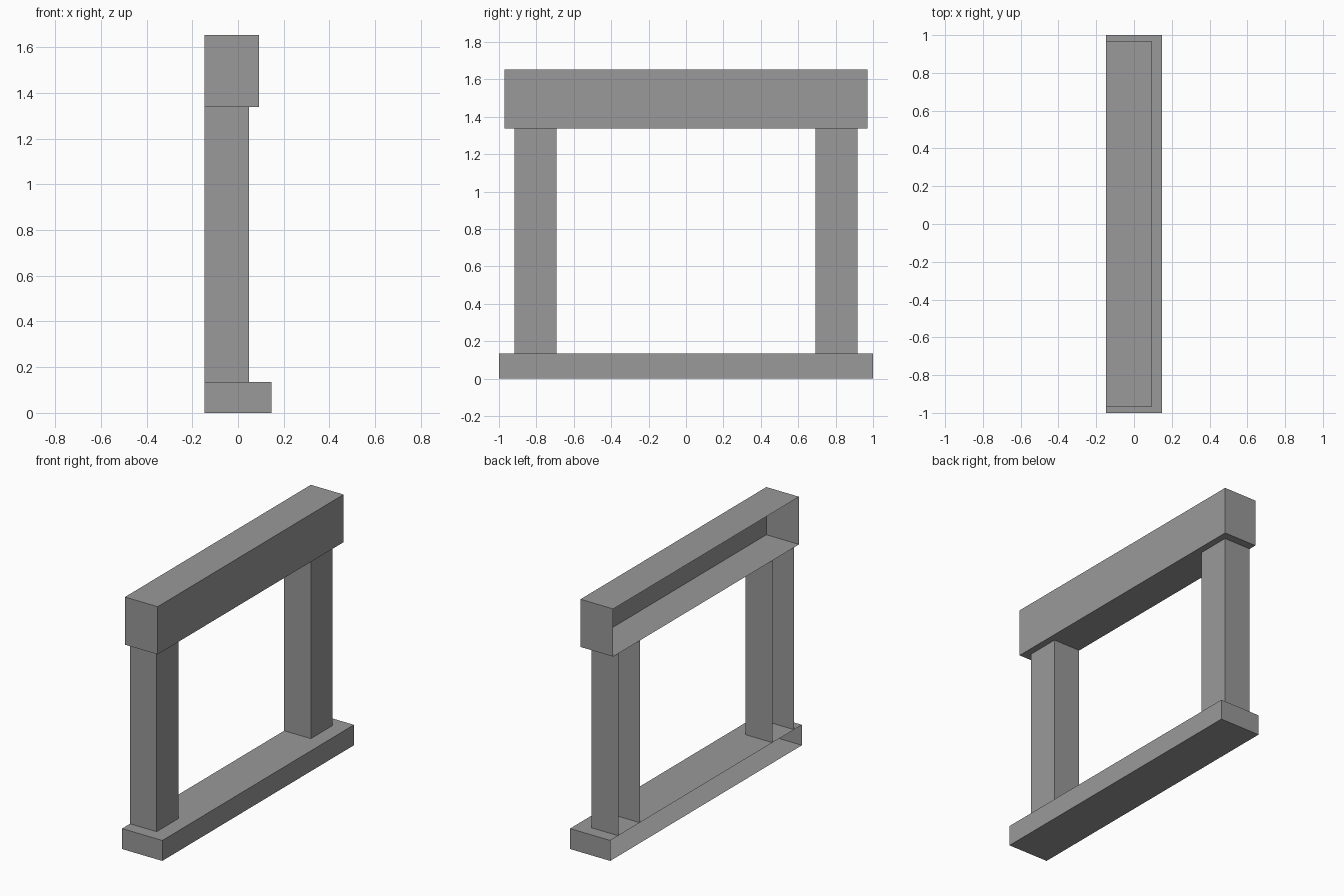
import bpy
import bmesh

default = bpy.data.objects.get("Cube")
if default:
    bpy.data.objects.remove(default, do_unlink=True)

# Plain stone grey
stone = bpy.data.materials.new("stone grey")
stone.use_nodes = True
grey = (0.32, 0.32, 0.32, 1)
stone.diffuse_color = grey
stone.node_tree.nodes["Principled BSDF"].inputs["Base Color"].default_value = grey

BACK = -0.147  # shared wall plane, left open on every part


def shell(name, front, y0, y1, z0, z1, capped=True):
    """Box from the wall plane to front, without its wall-side face."""
    bm = bmesh.new()
    bmesh.ops.create_cube(bm, size=1)
    for v in bm.verts:
        v.co.x = BACK if v.co.x < 0 else front
        v.co.y = y0 if v.co.y < 0 else y1
        v.co.z = z0 if v.co.z < 0 else z1
    bm.normal_update()
    drop = [f for f in bm.faces
            if f.normal.x < -0.5 or (not capped and abs(f.normal.z) > 0.5)]
    bmesh.ops.delete(bm, geom=drop, context='FACES')
    mesh = bpy.data.meshes.new(name)
    bm.to_mesh(mesh)
    bm.free()
    mesh.materials.append(stone)
    obj = bpy.data.objects.new(name, mesh)
    bpy.context.collection.objects.link(obj)
    return obj


BASE_TOP, LINTEL_BOTTOM, TOP = 0.135, 1.338, 1.653

# Base slab and lintel
shell("base_slab", 0.147, -1, 1, 0, BASE_TOP)
shell("lintel", 0.092, -0.97, 0.97, LINTEL_BOTTOM, TOP)

# Posts, resting between slab and lintel
shell("front_post", 0.048, -0.917, -0.692, BASE_TOP, LINTEL_BOTTOM, capped=False)
shell("back_post", 0.048, 0.692, 0.917, BASE_TOP, LINTEL_BOTTOM, capped=False)
